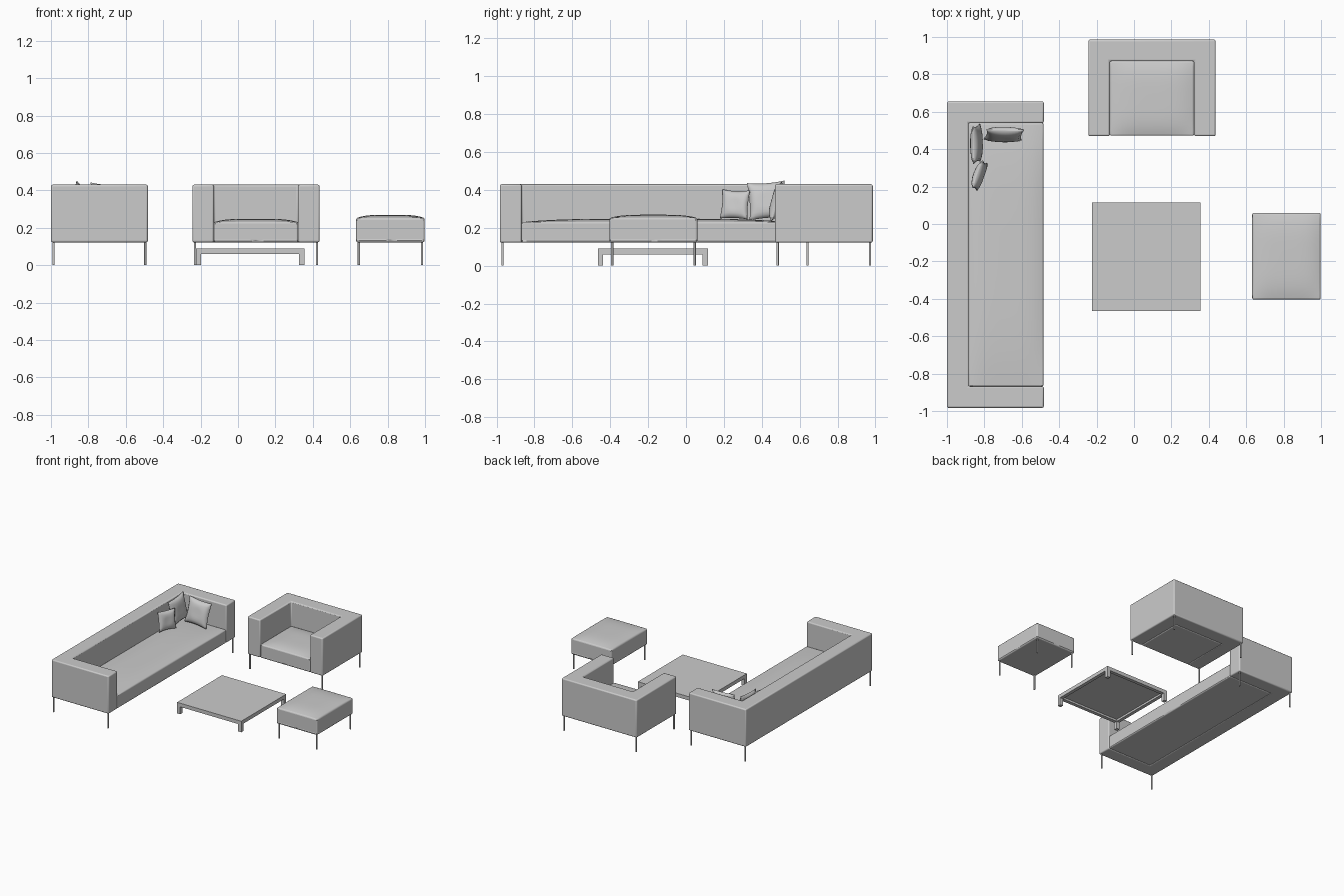
import bpy, bmesh
from math import radians
from mathutils import Matrix, Euler

if "Cube" in bpy.data.objects:
    bpy.data.objects.remove(bpy.data.objects["Cube"])

BOTTOM, TOP, WALL = 0.122, 0.43, 0.115


def finish(bm, name, matrix=Matrix(), bevel=0.0):
    bmesh.ops.recalc_face_normals(bm, faces=bm.faces[:])
    mesh = bpy.data.meshes.new(name)
    bm.to_mesh(mesh)
    bm.free()
    ob = bpy.data.objects.new(name, mesh)
    bpy.context.collection.objects.link(ob)
    ob.matrix_world = matrix
    bpy.context.view_layer.objects.active = ob
    ob.select_set(True)
    if bevel:
        mod = ob.modifiers.new("Bevel", 'BEVEL')
        mod.width, mod.segments = bevel, 3
        mod.limit_method, mod.angle_limit = 'ANGLE', radians(40)
        bpy.ops.object.shade_smooth_by_angle(angle=radians(35))
    ob.select_set(False)
    return ob


def cube(lo, hi, cuts=0):
    bm = bmesh.new()
    bmesh.ops.create_cube(bm, size=1)
    if cuts:
        bmesh.ops.subdivide_edges(bm, edges=bm.edges[:], cuts=cuts, use_grid_fill=True)
    for v in bm.verts:
        for i in range(3):
            v.co[i] = lo[i] + (v.co[i] + 0.5) * (hi[i] - lo[i])
    return bm


# Upholstered block whose top swells up in the middle
def domed_block(name, lo, hi, dome, matrix, bevel):
    bm = cube(lo, hi, 13)
    for v in bm.verts:
        u = 2 * (v.co.x - lo[0]) / (hi[0] - lo[0]) - 1
        w = 2 * (v.co.y - lo[1]) / (hi[1] - lo[1]) - 1
        t = (v.co.z - lo[2]) / (hi[2] - lo[2])
        v.co.z += dome * t * (1 - u ** 4) * (1 - w ** 4)
    finish(bm, name, matrix, bevel)


# Four thin round legs under a rectangular footprint
def legs(prefix, w, d, matrix):
    for sx in (-1, 1):
        for sy in (-1, 1):
            bm = bmesh.new()
            bmesh.ops.create_cone(bm, cap_ends=True, segments=16, radius1=0.006,
                                  radius2=0.006, depth=BOTTOM + 0.004)
            pos = Matrix.Translation((sx * (w / 2 - 0.014), sy * (d / 2 - 0.014), BOTTOM / 2 + 0.002))
            leg = finish(bm, prefix + "_leg", matrix @ pos)
            leg.select_set(True)
            bpy.ops.object.shade_smooth_by_angle(angle=radians(35))
            leg.select_set(False)


# Seat with a U-shaped back and arms, open towards local -y
def seating(prefix, w, d, matrix):
    x, y, i = w / 2, d / 2, w / 2 - WALL
    outline = [(-x, -y), (-i, -y), (-i, y - WALL), (i, y - WALL),
               (i, -y), (x, -y), (x, y), (-x, y)]
    bm = bmesh.new()
    face = bm.faces.new([bm.verts.new((a, b, BOTTOM)) for a, b in outline])
    ext = bmesh.ops.extrude_face_region(bm, geom=[face])
    bmesh.ops.translate(bm, vec=(0, 0, TOP - BOTTOM),
                        verts=[g for g in ext["geom"] if isinstance(g, bmesh.types.BMVert)])
    if not any(face in e.link_faces for e in bm.edges):
        bm.faces.new([v for v in bm.verts if v.co.z < BOTTOM + 0.001])
    finish(bm, prefix + "_back_and_arms", matrix, 0.009)
    domed_block(prefix + "_seat", (-i, -y + 0.002, BOTTOM), (i, y - WALL, 0.23),
                0.018, matrix, 0.012)
    legs(prefix, w, d, matrix)


# Soft square scatter cushion, leaning back, with pinched corners
def cushion(name, loc, size, thick, lean, turn, roll=0, bend=0.0):
    bm = cube((-1, -1, -1), (1, 1, 1), 11)
    for v in bm.verts:
        u, t, w = v.co
        puff = 0.1 + 0.9 * max(0, (1 - u * u) * (1 - w * w)) ** 0.45
        dimple = 1 - 0.15 * max(0, 1 - 3 * (u * u + w * w))
        v.co.x = size / 2 * u * (1 - 0.08 * (1 - w * w))
        v.co.z = size / 2 * w * (1 - 0.08 * (1 - u * u))
        v.co.y = thick / 2 * t * puff * dimple - bend * (u * u - 0.4)
    rot = (Matrix.Rotation(radians(turn), 4, 'Z') @ Matrix.Rotation(radians(-lean), 4, 'X')
           @ Matrix.Rotation(radians(roll), 4, 'Y'))
    ob = finish(bm, name, Matrix.Translation(loc) @ rot)
    for p in ob.data.polygons:
        p.use_smooth = True


# Long sofa facing +x, armchair facing the front
sofa = Matrix.Translation((-0.741, -0.164, 0)) @ Matrix.Rotation(radians(90), 4, 'Z')
seating("sofa", 1.638, 0.518, sofa)
seating("armchair", 0.68, 0.516, Matrix.Translation((0.096, 0.728, 0)))

# Footstool
stool = Matrix.Translation((0.815, -0.172, 0))
domed_block("footstool_cushion", (-0.183, -0.232, BOTTOM), (0.183, 0.232, 0.252), 0.017, stool, 0.012)
legs("footstool", 0.366, 0.464, stool)

# Scatter cushions in the sofa corner
cushion("arm_cushion", (-0.695, 0.478, 0.338), 0.2, 0.066, 15, 0, 4)
cushion("corner_cushion", (-0.842, 0.428, 0.344), 0.2, 0.06, 10, 90, -4)
cushion("small_cushion", (-0.828, 0.26, 0.323), 0.155, 0.055, 10, 70, 2, 0.006)

# Low square table: top, edge rails and corner legs
cx, cy, h, r = 0.065, -0.175, 0.29, 0.028
finish(cube((cx - h, cy - h, 0.076), (cx + h, cy + h, 0.09)), "table_top")
for s in (-1, 1):
    a, b = sorted((s * h, s * (h - r)))
    finish(cube((cx - h, cy + a, 0.06), (cx + h, cy + b, 0.076)), "table_rail")
    finish(cube((cx + a, cy - h + r, 0.06), (cx + b, cy + h - r, 0.076)), "table_side_rail")
    for q in (-1, 1):
        c, d = sorted((q * h, q * (h - r)))
        finish(cube((cx + a, cy + c, 0), (cx + b, cy + d, 0.06)), "table_leg")
